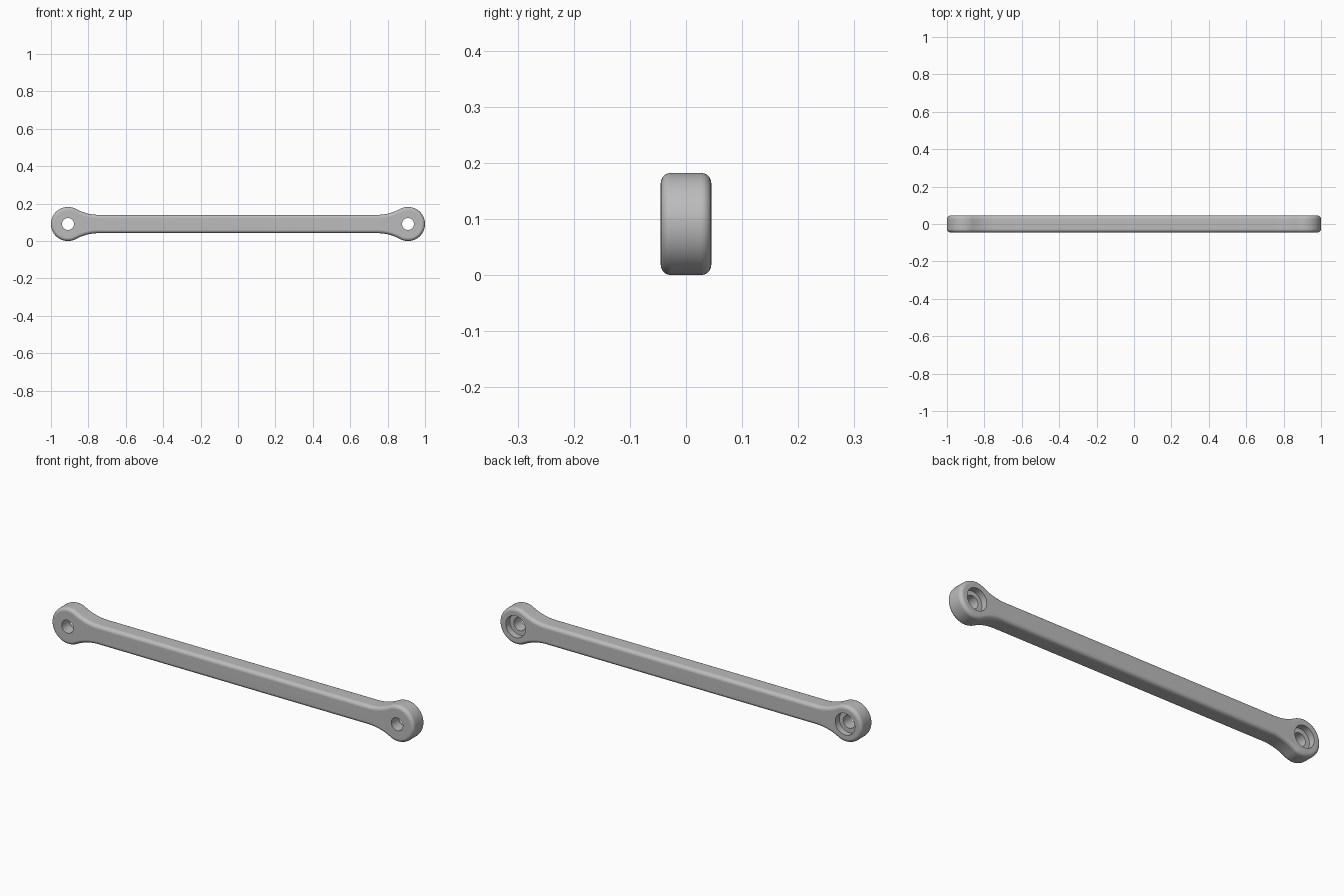
import bpy, bmesh, math

if "Cube" in bpy.data.objects:
    bpy.data.objects.remove(bpy.data.objects["Cube"])

HEAD_R, HEAD_X, MID_Z = 0.091, 0.909, 0.091   # round end
HALF_BAR, HALF_T = 0.049, 0.045               # bar half height, half thickness
FILLET, ROUND = 0.25, 0.018                   # neck curve radius, edge rounding
HOLE_R, BORE_R, BORE_D = 0.032, 0.054, 0.032  # through hole and counterbore

grey = bpy.data.materials.new("grey")
grey.diffuse_color = (0.5, 0.5, 0.5, 1)
grey.use_nodes = True
grey.node_tree.nodes["Principled BSDF"].inputs["Base Color"].default_value = grey.diffuse_color

# Quarter outline: bar edge, concave neck, then round end to the tip
neck_x = HEAD_X - math.sqrt((FILLET + HEAD_R) ** 2 - (FILLET + HALF_BAR) ** 2)
neck_z = HALF_BAR + FILLET
a_join = math.atan2(neck_z, neck_x - HEAD_X)
a_end = math.pi + a_join
quarter = []
for i in range(11):
    a = -math.pi / 2 + (a_end - 1.5 * math.pi) * i / 10 + 2 * math.pi
    quarter.append((neck_x + FILLET * math.cos(a), neck_z + FILLET * math.sin(a)))
for i in range(1, 25):
    a = a_join * (1 - i / 24)
    quarter.append((HEAD_X + HEAD_R * math.cos(a), HEAD_R * math.sin(a)))

# Mirror the quarter into a full closed outline
half = quarter + [(x, -z) for x, z in reversed(quarter[:-1])]
outline = half + [(-x, z) for x, z in reversed(half)]

# Link bar: extruded outline with rounded rims
bm = bmesh.new()
face = bm.faces.new([bm.verts.new((x, -HALF_T, MID_Z + z)) for x, z in outline])
ext = bmesh.ops.extrude_face_region(bm, geom=[face])
bmesh.ops.translate(bm, vec=(0, 2 * HALF_T, 0),
                    verts=[g for g in ext["geom"] if isinstance(g, bmesh.types.BMVert)])
bmesh.ops.recalc_face_normals(bm, faces=bm.faces)
rims = [e for e in bm.edges if abs(e.verts[0].co.y - e.verts[1].co.y) < 1e-5]
bmesh.ops.bevel(bm, geom=rims, offset=ROUND, segments=5, profile=0.5,
                affect='EDGES', clamp_overlap=False)
mesh = bpy.data.meshes.new("link_bar")
bm.to_mesh(mesh)
bm.free()
bar = bpy.data.objects.new("link_bar", mesh)
bpy.context.collection.objects.link(bar)
mesh.materials.append(grey)


def cut(radius, x, y0, y1):
    """Cut a round hole along y."""
    bpy.ops.mesh.primitive_cylinder_add(vertices=48, radius=radius, depth=y1 - y0,
                                        location=(x, (y0 + y1) / 2, MID_Z),
                                        rotation=(math.pi / 2, 0, 0))
    cutter = bpy.context.object
    cutter.name = "hole_cutter"
    cutter.hide_render = True
    cutter.data.materials.append(grey)
    mod = bar.modifiers.new("hole", 'BOOLEAN')
    mod.operation, mod.solver, mod.object = 'DIFFERENCE', 'EXACT', cutter
    bpy.context.view_layer.objects.active = bar
    bpy.ops.object.modifier_apply(modifier=mod.name)
    bpy.data.objects.remove(cutter)


# Through holes, with counterbores on the back
for side in (-1, 1):
    cut(HOLE_R, side * HEAD_X, -0.1, 0.1)
    cut(BORE_R, side * HEAD_X, HALF_T - BORE_D, 0.1)

# Smooth rounded rims, crisp hole edges
bpy.ops.object.select_all(action='DESELECT')
bar.select_set(True)
bpy.context.view_layer.objects.active = bar
bpy.ops.object.shade_smooth_by_angle(angle=math.radians(35))
weighted = bar.modifiers.new("flat_face_normals", 'WEIGHTED_NORMAL')
weighted.keep_sharp = True
